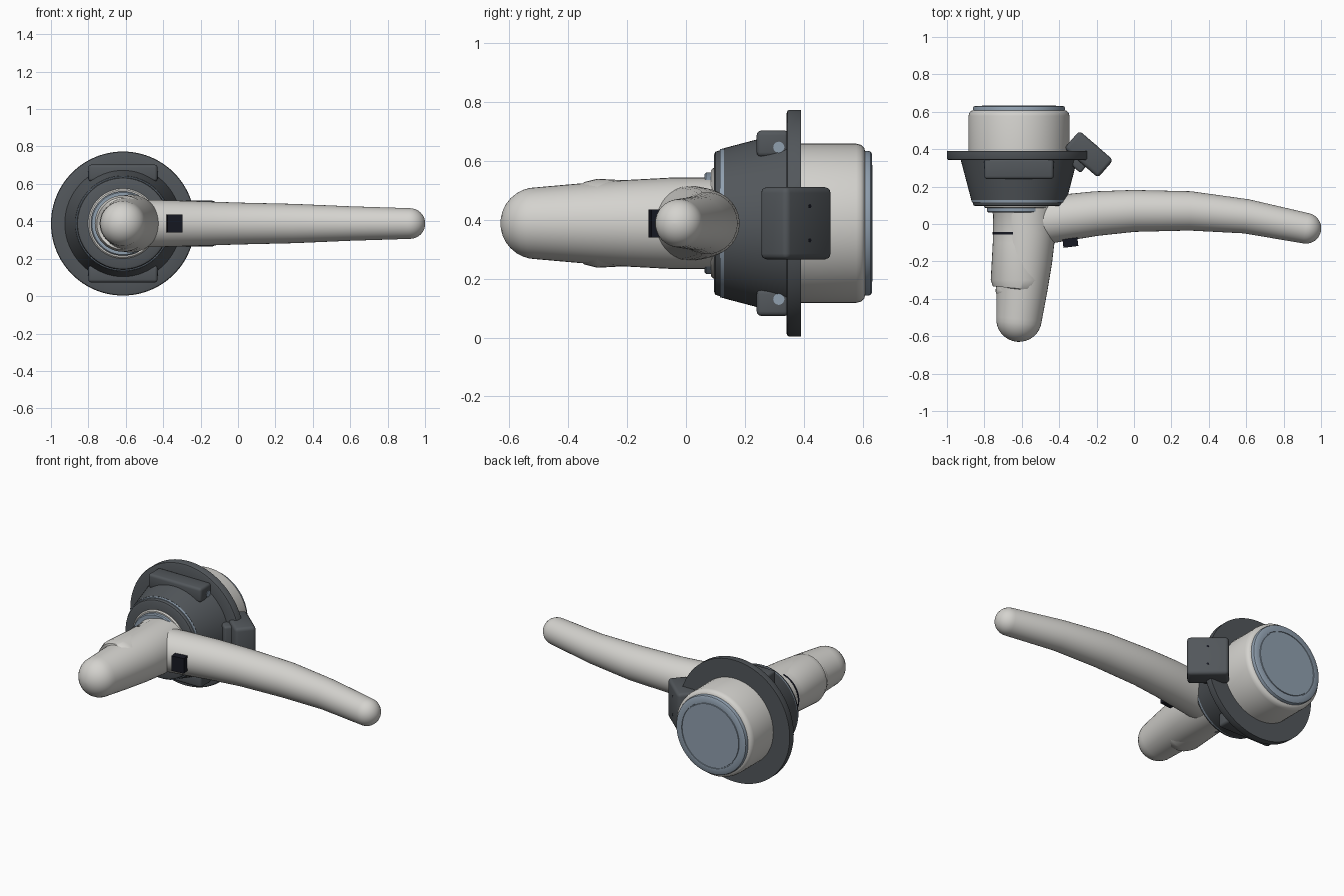
import bpy, bmesh, math
from mathutils import Vector, Matrix

cube = bpy.data.objects.get("Cube")
if cube:
    bpy.data.objects.remove(cube, do_unlink=True)

CX, CZ = -0.615, 0.388     # spindle axis, running along y


def material(name, rgb):
    m = bpy.data.materials.new(name)
    m.use_nodes = True
    m.diffuse_color = (*rgb, 1)
    bsdf = next(n for n in m.node_tree.nodes if n.type == 'BSDF_PRINCIPLED')
    bsdf.inputs["Base Color"].default_value = (*rgb, 1)
    return m


white = material("warm white", (0.66, 0.65, 0.62))
dark = material("dark grey", (0.085, 0.095, 0.105))
blue = material("steel blue", (0.28, 0.35, 0.43))
black = material("near black", (0.008, 0.009, 0.016))


def finish(bm, name, mat, angle=35):
    bmesh.ops.recalc_face_normals(bm, faces=bm.faces)
    me = bpy.data.meshes.new(name)
    bm.to_mesh(me)
    bm.free()
    me.materials.append(mat)
    ob = bpy.data.objects.new(name, me)
    bpy.context.scene.collection.objects.link(ob)
    bpy.ops.object.select_all(action='DESELECT')
    ob.select_set(True)
    bpy.context.view_layer.objects.active = ob
    bpy.ops.object.shade_smooth_by_angle(angle=math.radians(angle))
    return ob


def skin(name, mat, stations, sides):
    """Bridge circles given as (centre, direction in the xy plane, radius)."""
    bm = bmesh.new()
    rings = []
    for c, d, r in stations:
        side = Vector((-d.y, d.x, 0))
        up = Vector((0, 0, 1))
        turn = [2 * math.pi * i / sides for i in range(sides)]
        rings.append([bm.verts.new(c + r * (side * math.cos(a) + up * math.sin(a)))
                      for a in turn])
    for a, b in zip(rings, rings[1:]):
        for i in range(sides):
            j = (i + 1) % sides
            bm.faces.new((a[i], a[j], b[j], b[i]))
    bm.faces.new(rings[0])
    bm.faces.new(rings[-1])
    return finish(bm, name, mat)


def lathe(name, mat, profile, sides=64):
    """Solid of revolution about the spindle from (y, radius) pairs."""
    return skin(name, mat, [(Vector((CX, y, CZ)), Vector((0, 1, 0)), r)
                            for y, r in profile], sides)


def tube(name, mat, path, sides=40):
    """Tapered limb along (x, y, radius) points with a domed far end."""
    pts = [Vector((x, y, CZ)) for x, y, r in path]
    stations = []
    for i, p in enumerate(pts):
        d = (pts[min(i + 1, len(pts) - 1)] - pts[max(i - 1, 0)]).normalized()
        stations.append((p, d, path[i][2]))
    p, d, r = stations[-1]
    for k in range(1, 9):
        a = math.radians(min(k * 11.25, 88))
        stations.append((p + d * r * math.sin(a), d, r * math.cos(a)))
    return skin(name, mat, stations, sides)


def box(name, mat, centre, size, turn=0, bevel=0.0):
    bm = bmesh.new()
    bmesh.ops.create_cube(bm, size=1, matrix=Matrix.Diagonal((*size, 1)))
    if bevel:
        bmesh.ops.bevel(bm, geom=bm.edges[:], offset=bevel, segments=3,
                        profile=0.5, affect='EDGES')
    bm.transform(Matrix.Translation(centre) @ Matrix.Rotation(turn, 4, 'Z'))
    return finish(bm, name, mat)


def peg(name, mat, centre, radius, depth, turn=0):
    """Short cylinder lying along x, turned about z."""
    bm = bmesh.new()
    bmesh.ops.create_cone(bm, cap_ends=True, segments=20, radius1=radius,
                          radius2=radius, depth=depth)
    bm.transform(Matrix.Translation(centre) @ Matrix.Rotation(turn, 4, 'Z')
                 @ Matrix.Rotation(math.pi / 2, 4, 'Y'))
    return finish(bm, name, mat)


# Turned body, from front to back
lathe("collar_ring", white, [(0.085, 0.15), (0.085, 0.18), (0.092, 0.187), (0.11, 0.187)])
lathe("collar_insert", blue, [(0.062, 0.14), (0.062, 0.166), (0.068, 0.172), (0.1, 0.172)])
lathe("housing_lip", dark, [(0.095, 0.17), (0.095, 0.232), (0.1, 0.243), (0.117, 0.248)])
lathe("housing_ring", blue, [(0.116, 0.2), (0.116, 0.252), (0.13, 0.254), (0.13, 0.2)])
lathe("housing_cone", dark, [(0.129, 0.2), (0.129, 0.255), (0.345, 0.312)])
lathe("flange", dark, [(0.342, 0.3), (0.342, 0.375), (0.345, 0.382), (0.351, 0.385),
                       (0.39, 0.385), (0.39, 0.26)], 96)
lathe("rear_drum", white, [(0.385, 0.27), (0.578, 0.27), (0.594, 0.266),
                           (0.605, 0.256), (0.609, 0.24)])
lathe("rear_cap", blue, [(0.6, 0.246), (0.618, 0.246), (0.627, 0.243), (0.632, 0.235),
                         (0.632, 0.203), (0.628, 0.202), (0.628, 0.198), (0.633, 0.197)])

# Grip: short stub, longer thumb and sweeping lever
tube("grip_stub", white, [(CX, 0.1, 0.16), (CX, 0.05, 0.138), (CX, -0.1, 0.14),
                          (CX, -0.3, 0.151), (CX, -0.345, 0.14), (CX - 0.005, -0.36, 0.12)])
# keep the stub end blunt by flattening its dome
stub = bpy.data.objects["grip_stub"]
for v in stub.data.vertices:
    if v.co.y < -0.36:
        v.co.y = -0.36 + (v.co.y + 0.36) * 0.42
tube("grip_thumb", white, [(-0.575, 0.09, 0.155), (-0.575, -0.05, 0.155),
                           (-0.585, -0.2, 0.147), (-0.6, -0.36, 0.135),
                           (-0.615, -0.508, 0.122)])
tube("lever", white, [(-0.54, 0.01, 0.128), (-0.4, 0.03, 0.125), (-0.2, 0.056, 0.119),
                      (0, 0.07, 0.112), (0.3, 0.07, 0.105), (0.6, 0.041, 0.092),
                      (0.919, -0.023, 0.082)])

# Dark marks on the grip
skin("stub_mark", black, [(Vector((CX, y, CZ)), Vector((0, 1, 0)), 0.1405)
                          for y in (-0.056, -0.044)], 48)
box("lever_mark", black, (-0.34, -0.1, CZ), (0.08, 0.045, 0.095), math.radians(7))

# Clips above and below the housing
for label, s in (("upper", 1), ("lower", -1)):
    z = CZ + s * 0.27
    box(label + "_clip", dark, (CX, 0.295, z), (0.37, 0.11, 0.09), 0, 0.016)
    peg(label + "_clip_pin", blue, (CX, 0.315, z - s * 0.012), 0.019, 0.376)

# Angled side block with two screw holes
TURN = math.radians(-41)
block = Vector((-0.242, 0.373, CZ))
out = Vector((math.sin(-TURN), math.cos(TURN), 0))
box("side_block", dark, block, (0.24, 0.125, 0.246), TURN, 0.02)
box("side_block_arm", dark, (-0.305, 0.335, CZ), (0.11, 0.07, 0.2), TURN, 0.012)
for label, s in (("upper", 1), ("lower", -1)):
    peg(label + "_screw_hole", black, block + out * 0.061 + Vector((0, 0, s * 0.058)),
        0.007, 0.005, math.pi / 2 + TURN)
